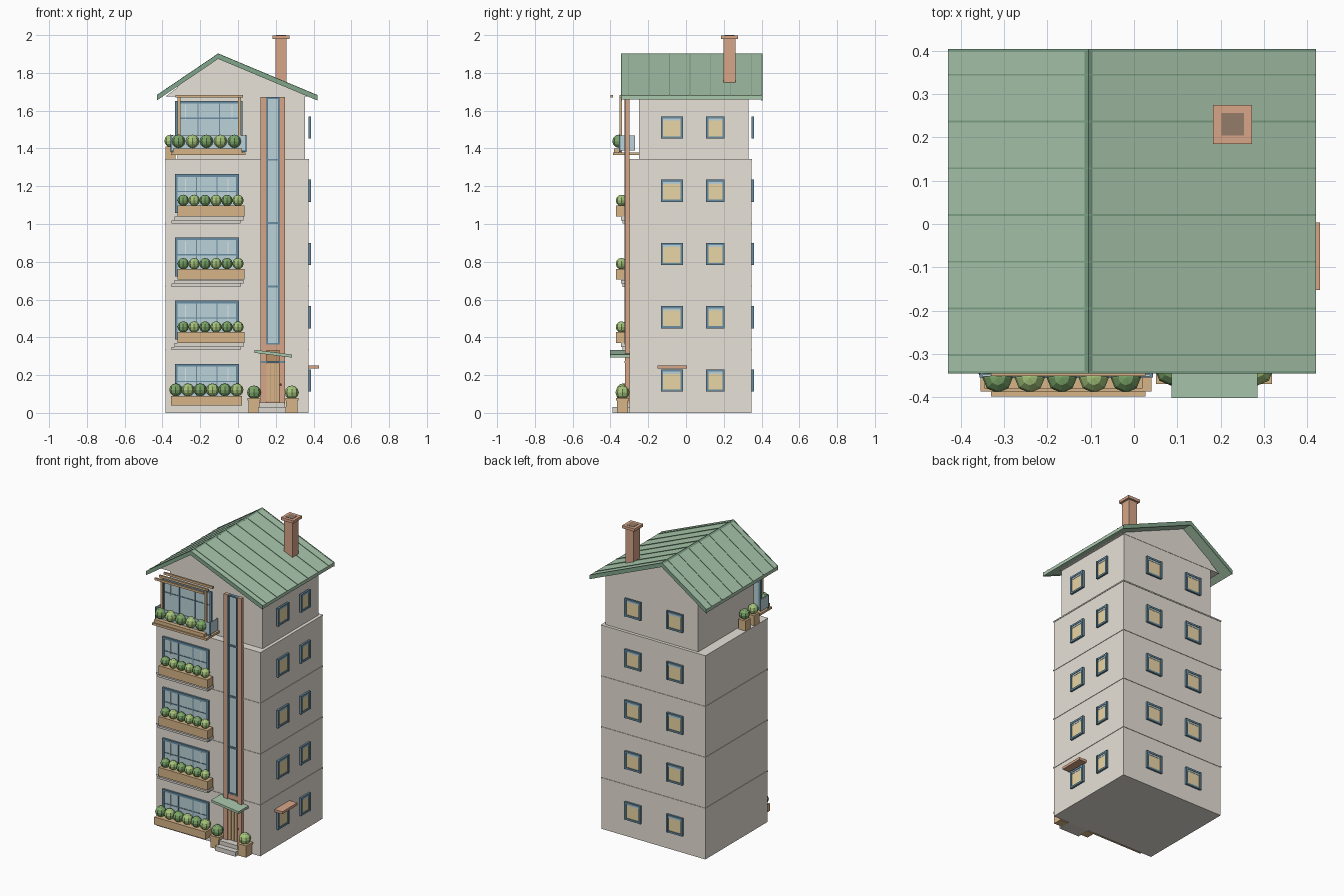
import bpy, bmesh, math
from mathutils import Matrix, Vector

if "Cube" in bpy.data.objects:
    bpy.data.objects.remove(bpy.data.objects["Cube"])

COL = dict(wall=(.80, .75, .68), stone=(.72, .69, .64), green=(.40, .58, .42), dark_green=(.22, .38, .26),
           brick=(.68, .38, .25), soot=(.30, .20, .14), wood=(.68, .46, .25), door=(.50, .28, .14),
           frame=(.14, .27, .36), glass=(.50, .65, .69), pale=(.72, .80, .82), amber=(.82, .67, .38),
           leaf=(.20, .38, .14), leaf_light=(.38, .56, .20))
MATS = {}


def mat(key):
    if key not in MATS:
        MATS[key] = bpy.data.materials.new(key)
        MATS[key].diffuse_color = (*COL[key], 1)
    return MATS[key]


def finish(name, bm, key):
    bmesh.ops.recalc_face_normals(bm, faces=bm.faces)
    me = bpy.data.meshes.new(name)
    bm.to_mesh(me)
    bm.free()
    me.materials.append(mat(key))
    ob = bpy.data.objects.new(name, me)
    bpy.context.collection.objects.link(ob)
    return ob


def boxes(name, key, items):
    """One object from boxes given as (x0, x1, y0, y1, z0, z1)."""
    bm = bmesh.new()
    for a, b, c, d, e, f in items:
        m = Matrix.Translation(((a + b) / 2, (c + d) / 2, (e + f) / 2)) @ Matrix.Diagonal((b - a, d - c, f - e, 1))
        bmesh.ops.create_cube(bm, size=1, matrix=m)
    return finish(name, bm, key)


def prism(name, key, polys):
    """Extrude x-z outlines along y: (points, y0, y1)."""
    bm = bmesh.new()
    for pts, y0, y1 in polys:
        f = bm.faces.new([bm.verts.new((x, y0, z)) for x, z in pts])
        r = bmesh.ops.extrude_face_region(bm, geom=[f])
        bmesh.ops.translate(bm, vec=(0, y1 - y0, 0), verts=[v for v in r['geom'] if isinstance(v, bmesh.types.BMVert)])
    return finish(name, bm, key)


def shrubs(name, pts, r):
    """Low-poly round shrubs in two alternating greens."""
    for k, key in enumerate(('leaf', 'leaf_light')):
        bm = bmesh.new()
        for p in pts[k::2]:
            bmesh.ops.create_uvsphere(bm, u_segments=8, v_segments=6, radius=r, matrix=Matrix.Translation(p))
        if bm.verts:
            finish(f"{name}_{key}", bm, key)
        else:
            bm.free()


H = .335                                    # storey height
XL, XR, YF, YB = -.384, .373, -.30, .347    # main walls
UL, UR, UF, UB = -.32, .355, -.25, .33      # set-back top storey
RX, RZ = -.105, 1.90                        # ridge
EL, ER, EZ = -.43, .42, 1.68                # eaves

# walls, storey bands and gable
boxes("main_walls", 'wall', [(XL, XR, YF, YB, 0, 4 * H)])
boxes("storey_bands", 'wall', [(XL - .003, XR + .003, YF - .003, YB + .003, H * i - .004, H * i + .004) for i in range(1, 5)])
prism("top_storey", 'wall', [([(UL, 4 * H), (UR, 4 * H), (UR, 1.69), (RX, 1.88), (UL, 1.735)], UF, UB)])
prism("gable", 'wall', [([(XL, 1.675), (XR, 1.675), (RX, 1.885)], UF - .002, UB + .002)])

# roof slabs, rake boards, seams and ridge cap
T = .022


def roof_band(lift, thick):
    return [[(RX, RZ + lift), (ex, EZ + lift), (ex, EZ + lift - thick), (RX, RZ + lift - thick)] for ex in (EL, ER)]


prism("roof", 'green', [(p, -.34, .40) for p in roof_band(0, T)])
prism("rake_boards", 'dark_green', [(p, y, y + .006) for p in roof_band(.002, T + .006) for y in (-.345, .398)])
prism("roof_seams", 'dark_green', [(p, y - .002, y + .002) for p in roof_band(.003, .006)
                                   for y in [.345 - .108 * i for i in range(7)]])
prism("ridge_cap", 'dark_green', [([(RX - .009, RZ - .006), (RX, RZ + .003), (RX + .009, RZ - .003), (RX, RZ - .012)], -.345, .404)])

# chimney
cx, cy = .228, .23
boxes("chimney", 'brick', [(cx - .03, cx + .03, cy - .032, cy + .032, 1.72, 1.985)])
boxes("chimney_cap", 'brick', [(cx - .045, cx + .045, cy - .045, cy + .045, 1.98, 1.998)])
boxes("chimney_flue", 'soot', [(cx - .026, cx + .026, cy - .026, cy + .026, 1.99, 2.0)])


def on_face(face, u0, u1, d0, d1, z0, z1):
    if face == 'front':
        return (u0, u1, YF - d1, YF - d0, z0, z1)
    if face == 'right':
        return (XR + d0, XR + d1, u0, u1, z0, z1)
    return (u0, u1, YB + d0, YB + d1, z0, z1)


def frame_bars(face, u0, u1, z0, z1, t, d):
    return ([on_face(face, u - t, u + t, 0, d, z0 - t, z1 + t) for u in (u0, u1)] +
            [on_face(face, u0 - t, u1 + t, 0, d - .002, z - t, z + t) for z in (z0, z1)])


# side and back windows
frames, panes, blinds = [], [], []
for i in range(5):
    z = .171 + H * i
    for face, u, hw in (('right', -.075, .052), ('right', .156, .043), ('back', .14, .052), ('back', -.165, .052)):
        frames += frame_bars(face, u - hw, u + hw, z - .053, z + .053, .006, .014)
        panes.append(on_face(face, u - hw, u + hw, .001, .007, z - .053, z + .053))
        blinds.append(on_face(face, u - hw, u + hw, .002, .009, z + .036, z + .05))
boxes("small_window_frames", 'frame', frames)
boxes("small_window_panes", 'amber', panes)
boxes("small_window_blinds", 'glass', blinds)
boxes("side_awning", 'brick', [(XR, .43, -.152, .004, .236, .252)])

# wide front windows with mullions
frames, panes, glints = [], [], []
for i in range(5):
    u0, u1, z0, z1 = -.327, -.003, .06 + H * i, .252 + H * i
    if i == 4:
        u1, z0, z1 = .018, 1.385, 1.645
    zm = z1 - .085
    frames += frame_bars('front', u0, u1, z0, z1, .007, .014)
    frames += [on_face('front', u - .003, u + .003, 0, .011, z0, z1) for u in (u0 + (u1 - u0) / 3, u1 - (u1 - u0) / 3)]
    frames.append(on_face('front', u0, u1, 0, .010, zm - .003, zm + .003))
    panes.append(on_face('front', u0, u1, .001, .007, z0, z1))
    glints += [on_face('front', u - .003, u + .003, .002, .009, zm - .01, z1 - .015) for u in (u0 + .05, u1 - .05)]
boxes("front_window_frames", 'frame', frames)
boxes("front_window_panes", 'glass', panes)
boxes("front_window_glints", 'pale', glints)

# sills, planters and shrubs below the front windows
sills, tubs = [], []
for i in range(1, 4):
    z = H * i
    sills += [(-.335, .03, -.345, YF, z + .014, z + .034), (-.352, .012, -.335, YF, z - .003, z + .014)]
    tubs.append((-.32, .035, -.37, -.31, z + .036, z + .093))
    shrubs(f"window_shrubs_{i}", [(-.29 + .058 * k, -.342, z + .12) for k in range(6)], .03)
tubs.append((-.355, .02, -.365, YF, .04, .09))
boxes("window_sills", 'stone', sills)
boxes("planter_boxes", 'wood', tubs)
shrubs("ground_shrubs", [(-.33 + .065 * k, -.333, .122) for k in range(6)], .034)

# top balcony: deck, glass rail, shrubs
boxes("balcony_deck", 'wood', [(-.355, .04, -.387, UF, 1.364, 1.378)])
boxes("balcony_rail_glass", 'glass', [(-.355, .042, -.352, -.346, 1.39, 1.468), (.036, .042, -.35, -.27, 1.39, 1.468),
                                      (-.355, -.349, -.35, -.27, 1.39, 1.468)])
boxes("balcony_rail_frame", 'frame', [(-.357, .044, -.354, -.344, 1.382, 1.392)] +
      [(x - .004, x + .004, -.354, -.346, 1.38, 1.47) for x in (-.353, .04)])
boxes("balcony_planter", 'wood', [(-.345, .02, -.38, -.354, 1.378, 1.40)])
shrubs("balcony_shrubs", [(-.315 + .074 * k, -.355, 1.438) for k in range(5)], .035)

# pergola
boxes("pergola_posts", 'wood', [(x - .007, x + .007, -.352, -.338, 1.37, 1.675) for x in (-.312, .008)])
boxes("pergola_slats", 'wood', [(-.33, .027, y - .006, y + .006, 1.67, 1.684) for y in (-.393, -.345, -.297)])

# pots on the side terrace
boxes("terrace_pots", 'wood', [(-.383, -.331, y - .027, y + .027, 4 * H, 1.41) for y in (-.10, -.19)])
shrubs("terrace_shrubs", [(-.357, -.10, 1.44), (-.357, -.19, 1.44)], .033)

# tall stair window
boxes("stair_window_surround", 'brick', [(a, a + .03, -.322, -.298, .05, 1.672) for a in (.12, .22)] + [(.15, .22, -.32, -.298, .33, .362)])
boxes("stair_window_glass", 'glass', [(.15, .22, -.312, -.302, .362, 1.672)])
boxes("stair_window_frame", 'frame', [(x - .004, x + .004, -.325, -.298, .362, 1.672) for x in (.152, .218)] +
      [(.15, .22, -.319, -.3, z - .005, z + .005) for z in (.365, 2 * H, 3 * H, 4 * H, 1.667)])

# entrance: door, transom, canopy, steps, pots
boxes("door", 'door', [(.13, .24, -.312, YF, .055, .33)])
boxes("door_planks", 'wood', [(.151 + .023 * k, .171 + .023 * k, -.318, -.305, .06, .262) for k in range(3)])
boxes("door_transom", 'frame', [(.122, .248, -.325, YF, .264, .275)])
bm = bmesh.new()
bmesh.ops.create_uvsphere(bm, u_segments=8, v_segments=6, radius=.006, matrix=Matrix.Translation((.225, -.324, .15)))
finish("door_knob", bm, 'soot')
prism("entrance_canopy", 'green', [([(.087, .318), (.285, .293), (.285, .309), (.087, .334)], -.402, YF)])
boxes("entrance_steps", 'stone', [(.105, .255, -.39, YF, 0, .03), (.115, .245, -.355, YF, .03, .056)])
boxes("entrance_pots", 'wood', [(x - .03, x + .03, -.366, -.306, 0, .072) for x in (.085, .285)] +
      [(x - .034, x + .034, -.37, -.302, .066, .08) for x in (.085, .285)])
shrubs("entrance_shrubs", [(.085, -.336, .108), (.285, -.336, .108)], .037)

for m in bpy.data.materials:
    if m.users and not m.is_grease_pencil:
        m.use_nodes = True
        m.node_tree.nodes["Principled BSDF"].inputs["Base Color"].default_value = m.diffuse_color
